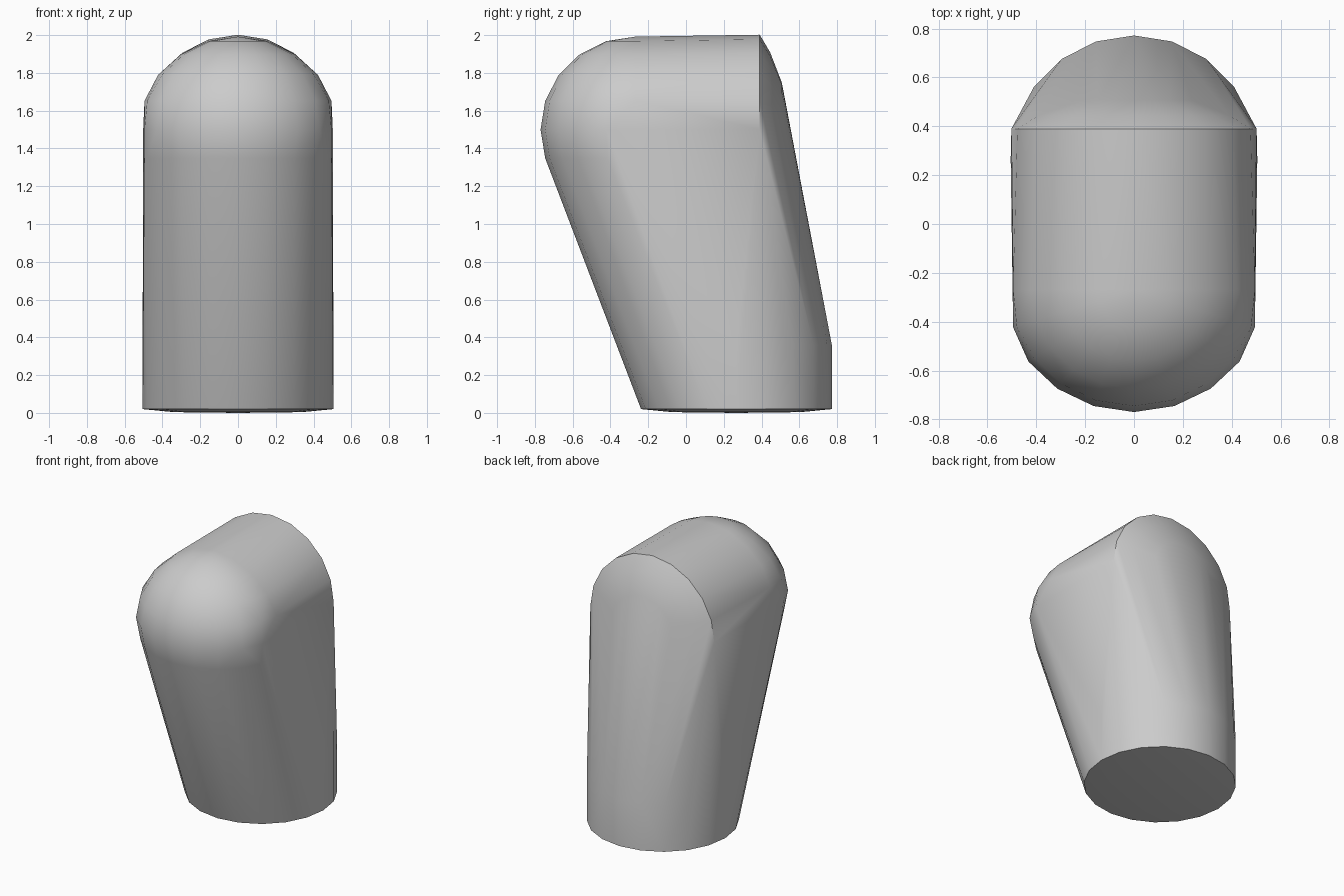
import bpy
import bmesh
from math import sin, cos, pi

cube = bpy.data.objects.get("Cube")
if cube:
    bpy.data.objects.remove(cube, do_unlink=True)

SIDES = 20
AXIS_Z = 1.5    # height of the rounded head
BASE_Y = 0.267  # centre of the foot

grey = bpy.data.materials.new("plain_grey")
grey.use_nodes = True
colour = (0.6, 0.6, 0.6, 1)
grey.diffuse_color = colour
grey.node_tree.nodes["Principled BSDF"].inputs["Base Color"].default_value = colour


def ring(radius):
    return [(radius * cos(2 * pi * i / SIDES), radius * sin(2 * pi * i / SIDES))
            for i in range(SIDES)]


points = []

# Round foot: shallow dome below, short upright wall
for radius, z in ((0.34, 0.004), (0.505, 0.02), (0.505, 0.36)):
    points += [(x, BASE_Y + y, z) for x, y in ring(radius)]
points.append((0, BASE_Y, 0))

# Back of the head: crisp arch with a shallow dome behind it
for radius, y in ((0.502, 0.39), (0.41, 0.445), (0.25, 0.507)):
    points += [(x, y, AXIS_Z + z) for x, z in ring(radius)]

# Front of the head: ball, slightly fuller at its middle
for k in range(1, 10):
    tilt = pi * k / 10
    height = cos(tilt)
    fullness = 1 + 0.065 * (1 - height ** 2)
    for x, y in ring(0.502 * sin(tilt)):
        x = max(-0.495, min(0.495, x * fullness))
        points.append((x, y - 0.268, AXIS_Z + 0.492 * height))
points.append((0, -0.268, AXIS_Z + 0.492))

# Wrap one tight skin around the foot, arch and ball
bm = bmesh.new()
for p in points:
    bm.verts.new(p)
hull = bmesh.ops.convex_hull(bm, input=bm.verts[:])
spare = {v for v in hull["geom_interior"] + hull["geom_unused"]
         if isinstance(v, bmesh.types.BMVert)}
bmesh.ops.delete(bm, geom=list(spare), context="VERTS")
bmesh.ops.recalc_face_normals(bm, faces=bm.faces[:])

mesh = bpy.data.meshes.new("rounded_body")
bm.to_mesh(mesh)
bm.free()
mesh.materials.append(grey)
body = bpy.data.objects.new("rounded_body", mesh)
bpy.context.collection.objects.link(body)

bpy.ops.object.select_all(action="DESELECT")
body.select_set(True)
bpy.context.view_layer.objects.active = body
bpy.ops.object.shade_smooth_by_angle(angle=pi / 6)
